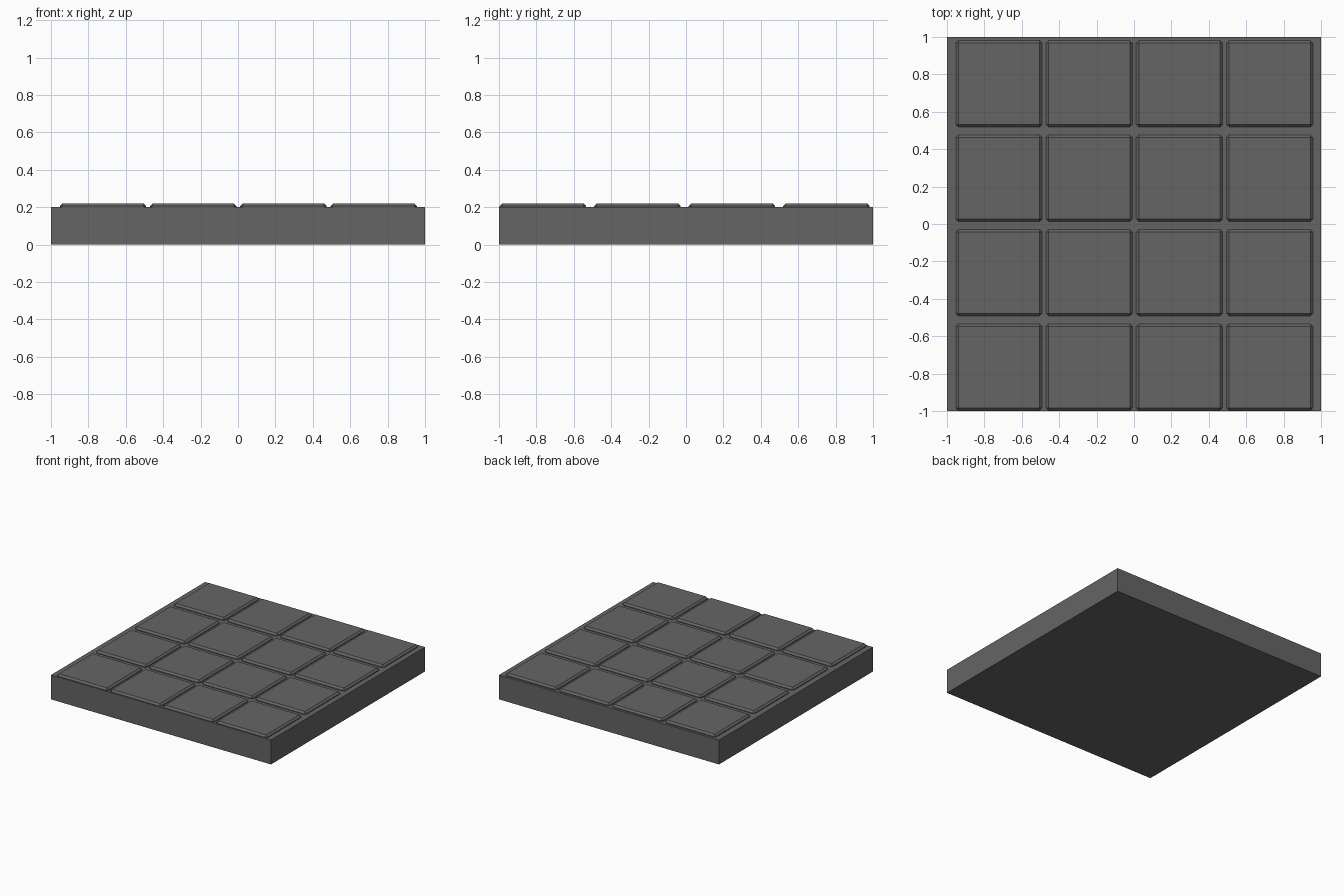
import bpy, bmesh
from mathutils import Matrix

if "Cube" in bpy.data.objects:
    bpy.data.objects.remove(bpy.data.objects["Cube"])

stone = bpy.data.materials.new("dark_grey_stone")
stone.diffuse_color = (0.13, 0.13, 0.13, 1)
stone.use_nodes = True
stone.node_tree.nodes["Principled BSDF"].inputs["Base Color"].default_value = stone.diffuse_color


def box(name, centre, size):
    bm = bmesh.new()
    m = Matrix.Translation(centre) @ Matrix.Diagonal((*size, 1))
    bmesh.ops.create_cube(bm, size=1, matrix=m)
    mesh = bpy.data.meshes.new(name)
    bm.to_mesh(mesh)
    bm.free()
    mesh.materials.append(stone)
    obj = bpy.data.objects.new(name, mesh)
    bpy.context.collection.objects.link(obj)
    return obj


# Slab under the paving
box("floor_slab", (0, 0, 0.1), (2, 2, 0.2))

# Four by four grid of raised tiles with chamfered edges
for row in range(4):
    for col in range(4):
        x = -0.722 + 0.4825 * col
        y = -0.765 + 0.505 * row
        tile = box(f"paving_tile_{row}_{col}", (x, y, 0.195), (0.462, 0.463, 0.05))
        bev = tile.modifiers.new("chamfer", "BEVEL")
        bev.width = 0.014
        bev.segments = 1
